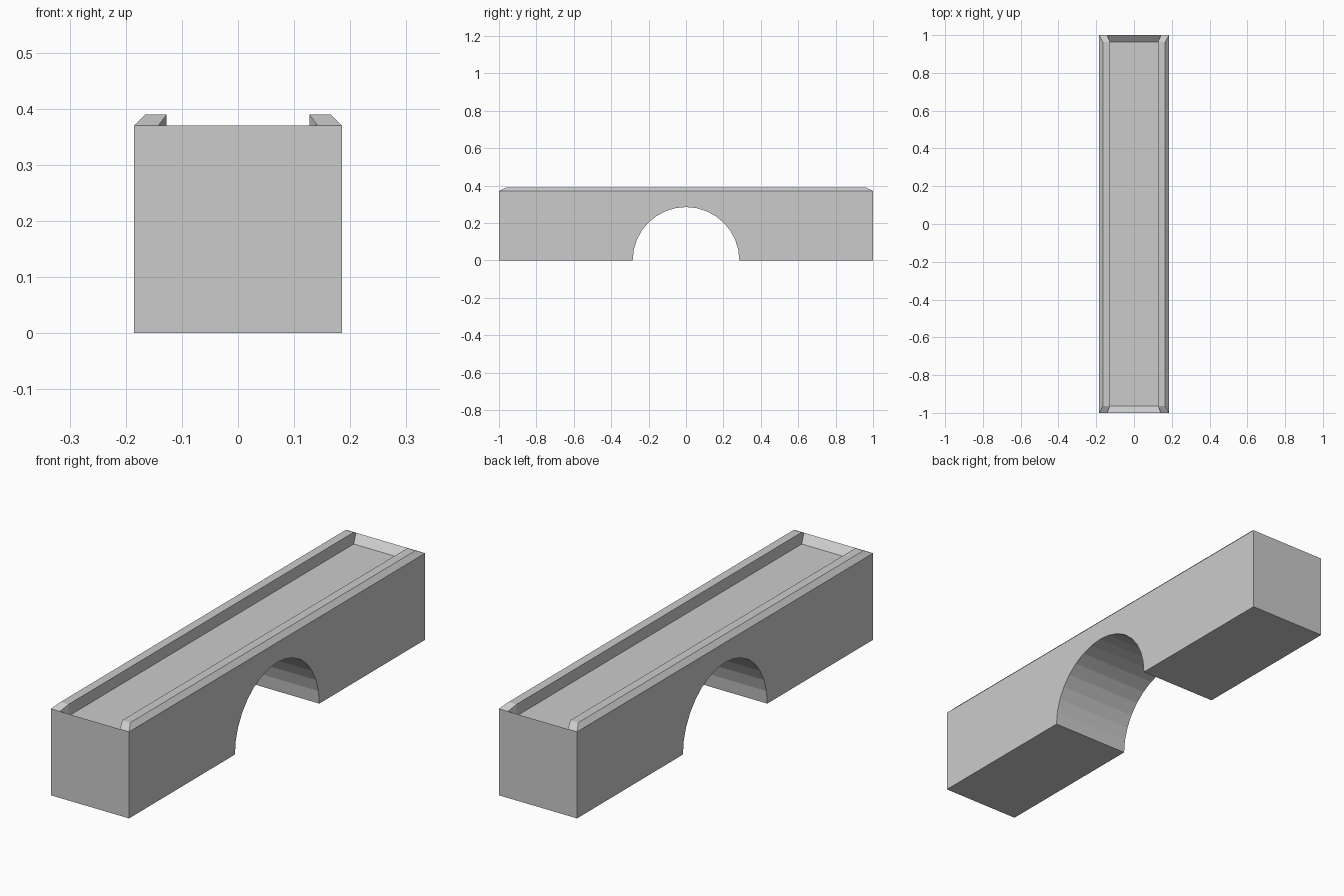
import bpy, bmesh, math

if "Cube" in bpy.data.objects:
    bpy.data.objects.remove(bpy.data.objects["Cube"])

W, H, R = 0.185, 0.37, 0.285        # half width, body height, arch radius
TOP, FLOOR = 0.39, 0.34             # rail top and sunken floor heights
RO, RI, RE = 0.165, 0.127, 0.142    # rail top outer, rail inner, rail inner at the end
YE = 0.963                          # where the end slopes meet the rails
ARCH_STEPS = 8                      # facets per half arch

bm = bmesh.new()


def face(*pts):
    bm.faces.new([bm.verts.new(p) for p in pts])


# One quarter (x > 0, y < 0), mirrored later
arc = [(-R * math.cos(a), R * math.sin(a))
       for a in (i * math.pi / 2 / ARCH_STEPS for i in range(ARCH_STEPS + 1))]

# Side wall with half arch, arch soffit, underside, end wall
face((W, -1, 0), *[(W, y, z) for y, z in arc], (W, 0, H), (W, -1, H))
for (y0, z0), (y1, z1) in zip(arc, arc[1:]):
    face((0, y0, z0), (0, y1, z1), (W, y1, z1), (W, y0, z0))
face((0, -1, 0), (0, -R, 0), (W, -R, 0), (W, -1, 0))
face((0, -1, 0), (W, -1, 0), (W, -1, H), (RE, -1, H), (0, -1, H))

# Rail: outer bevel, top, sloped end, inner wall
face((W, -1, H), (W, 0, H), (RO, 0, TOP), (RO, -YE, TOP))
face((RO, -YE, TOP), (RO, 0, TOP), (RI, 0, TOP), (RI, -YE, TOP))
face((W, -1, H), (RO, -YE, TOP), (RI, -YE, TOP), (RE, -1, H))
face((RI, -YE, TOP), (RI, 0, TOP), (RI, 0, FLOOR), (RI, -YE, FLOOR))
face((RE, -1, H), (RI, -YE, TOP), (RI, -YE, FLOOR))

# Sunken floor and its end slope
face((0, -YE, FLOOR), (RI, -YE, FLOOR), (RI, 0, FLOOR), (0, 0, FLOOR))
face((0, -1, H), (RE, -1, H), (RI, -YE, FLOOR), (0, -YE, FLOOR))

# Mirror across x and y, then weld into one solid
for axis in (0, 1):
    dup = bmesh.ops.duplicate(bm, geom=bm.verts[:] + bm.edges[:] + bm.faces[:])
    for v in dup["geom"]:
        if isinstance(v, bmesh.types.BMVert):
            v.co[axis] *= -1
bmesh.ops.remove_doubles(bm, verts=bm.verts[:], dist=1e-4)
bmesh.ops.dissolve_limit(bm, angle_limit=0.01, verts=bm.verts[:], edges=bm.edges[:])
bmesh.ops.recalc_face_normals(bm, faces=bm.faces[:])

mesh = bpy.data.meshes.new("arched_bridge")
bm.to_mesh(mesh)
bm.free()
bpy.context.collection.objects.link(bpy.data.objects.new("arched_bridge", mesh))
